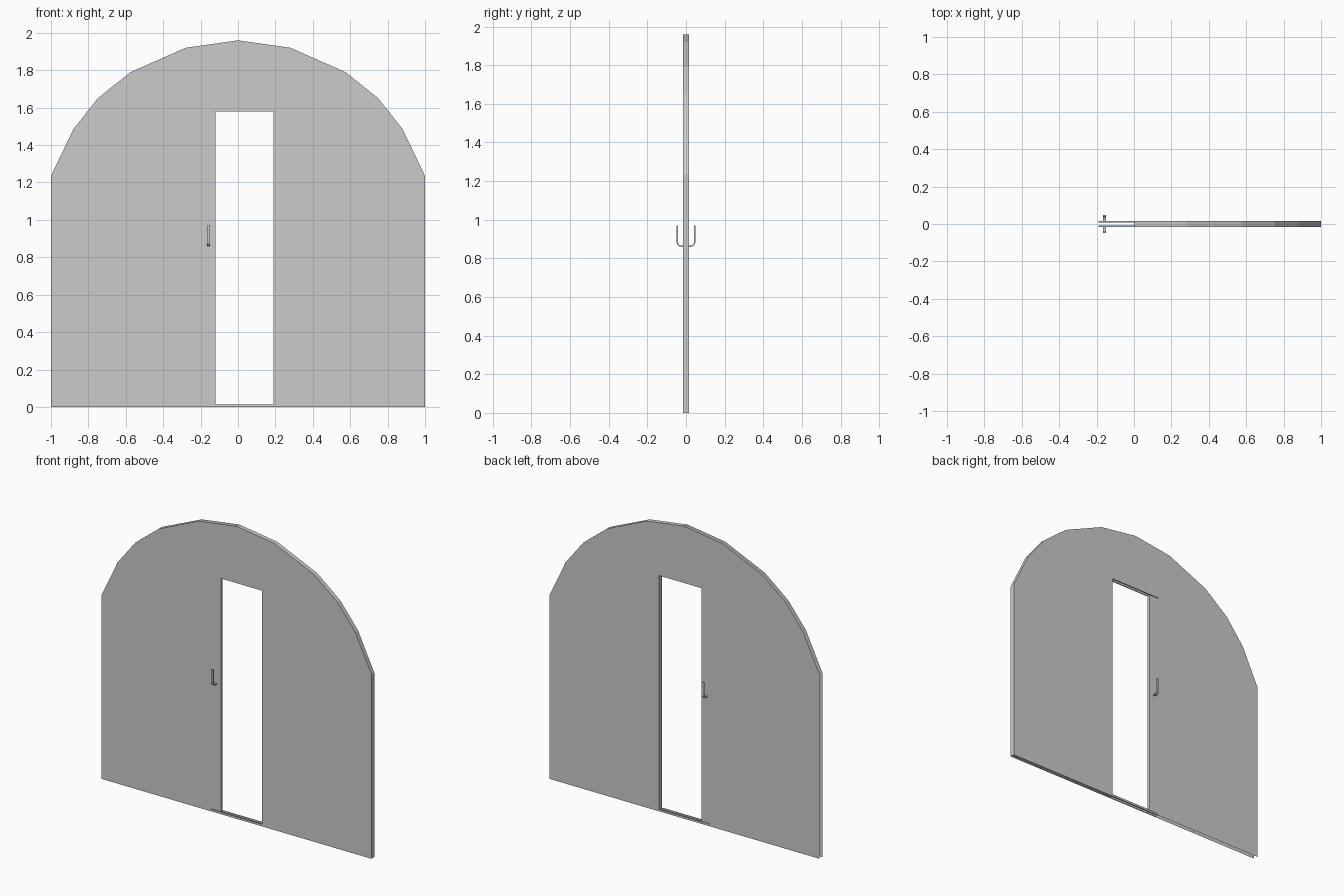
import bpy, bmesh, math

if "Cube" in bpy.data.objects:
    bpy.data.objects.remove(bpy.data.objects["Cube"])

T = 0.015          # half thickness of the wall
HALF, HEAD = 0.19, 1.58
ARCH = [(1, 1.235), (0.88, 1.485), (0.75, 1.65), (0.575, 1.79), (0.28, 1.92)]


def make(name, bm):
    bmesh.ops.remove_doubles(bm, verts=bm.verts, dist=1e-5)
    bmesh.ops.recalc_face_normals(bm, faces=bm.faces)
    mesh = bpy.data.meshes.new(name)
    bm.to_mesh(mesh)
    bm.free()
    obj = bpy.data.objects.new(name, mesh)
    bpy.context.collection.objects.link(obj)
    return obj


def face(bm, pts):
    bm.faces.new([bm.verts.new(p) for p in pts])


def strip(bm, pts, t=T):
    # faces across the thickness along an x-z path
    for (xa, za), (xb, zb) in zip(pts, pts[1:]):
        face(bm, [(xa, -t, za), (xb, -t, zb), (xb, t, zb), (xa, t, za)])


def box(name, x0, x1, y0, y1, z0, z1):
    bm = bmesh.new()
    bmesh.ops.create_cube(bm, size=1)
    for v in bm.verts:
        v.co = (x0 if v.co.x < 0 else x1, y0 if v.co.y < 0 else y1,
                z0 if v.co.z < 0 else z1)
    return make(name, bm)


# Arched wall: two skins, with the left half open as the door pocket
bm = bmesh.new()
right = [(HALF, HEAD), (HALF, 0), (1, 0)] + ARCH
outline = right + [(0, 1.96)] + [(-x, z) for x, z in reversed(right)]
for y in (-T, T):
    face(bm, [(x, y, z) for x, z in outline])
strip(bm, right + [(0, 1.96)])
make("arched_wall", bm)

# Slotted header and floor tracks on both sides of the sliding door
for y0, y1, side in ((-T, -0.009, "front"), (0.009, T, "back")):
    box("floor_track_" + side, -HALF, HALF, y0, y1, 0, 0.014)
    box("header_lip_" + side, -HALF, HALF, y0, y1, HEAD - 0.001, HEAD + 0.004)

# Sliding door, mostly inside the pocket
bm = bmesh.new()
D = 0.0085
for y in (-D, D):
    face(bm, [(-0.5, y, 0.004), (-0.12, y, 0.004), (-0.12, y, HEAD), (-0.5, y, HEAD)])
strip(bm, [(-0.12, 0.004), (-0.12, HEAD)], D)
make("sliding_door", bm)


# Hooked pull handles, swept from a rounded J profile
def handle(name, sign):
    def path(r, d):
        # d offsets the profile inward
        pts = [(D, 0.86 + d)]
        for i in range(5):
            a = math.pi / 2 * i / 4
            pts.append((0.026 + (r - d) * math.sin(a), 0.882 - (r - d) * math.cos(a)))
        return pts + [(0.048 - d, 0.97)]
    prof = path(0.022, 0) + path(0.022, 0.007)[::-1]
    bm = bmesh.new()
    f = bm.faces.new([bm.verts.new((-0.167, sign * y, z)) for y, z in prof])
    ext = bmesh.ops.extrude_face_region(bm, geom=[f], use_keep_orig=True)
    for v in ext["geom"]:
        if isinstance(v, bmesh.types.BMVert):
            v.co.x = -0.150
    return make(name, bm)


handle("front_handle", -1)
handle("back_handle", 1)
